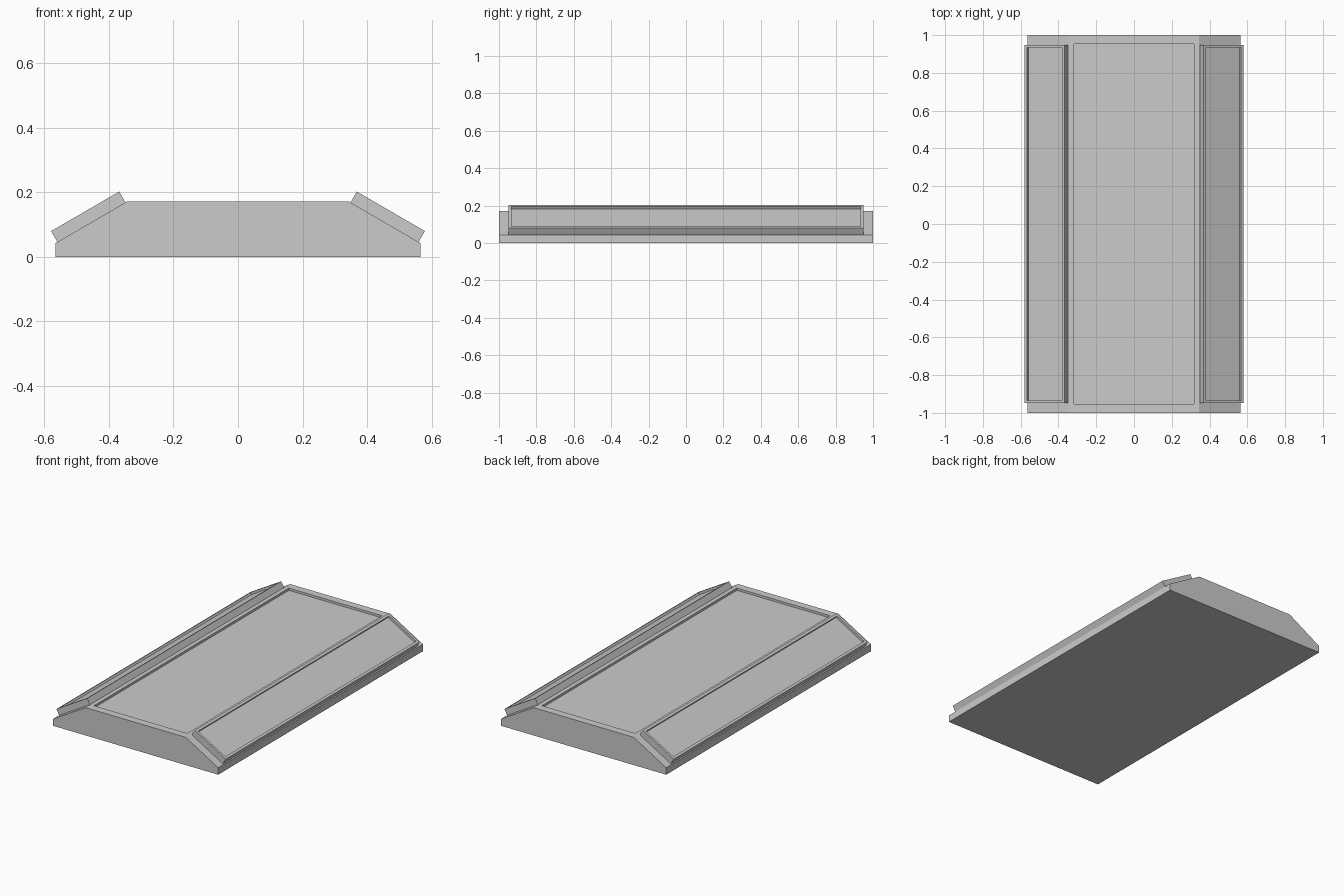
import bpy, bmesh
from mathutils import Vector

if "Cube" in bpy.data.objects:
    bpy.data.objects.remove(bpy.data.objects["Cube"])


def prism(name, profile, half_len, panel_dir, inset, depth):
    """Extrude an xz profile along y and recess the face pointing to panel_dir."""
    bm = bmesh.new()
    face = bm.faces.new([bm.verts.new((x, -half_len, z)) for x, z in profile])
    ext = bmesh.ops.extrude_face_region(bm, geom=[face])
    verts = [v for v in ext["geom"] if isinstance(v, bmesh.types.BMVert)]
    bmesh.ops.translate(bm, verts=verts, vec=(0, 2 * half_len, 0))
    bmesh.ops.recalc_face_normals(bm, faces=bm.faces)
    bm.normal_update()

    # Sunken panel: inset rim, then step down with vertical walls
    panel = max(bm.faces, key=lambda f: f.normal.dot(panel_dir))
    normal = panel.normal.copy()
    if isinstance(inset, tuple):
        ix, iy = inset
    else:
        ix = iy = inset
    bmesh.ops.inset_individual(bm, faces=[panel], thickness=ix)
    for v in panel.verts:
        v.co.y -= (iy - ix) * (1 if v.co.y > 0 else -1)
    step = bmesh.ops.extrude_discrete_faces(bm, faces=[panel])["faces"][0]
    bmesh.ops.translate(bm, verts=step.verts[:], vec=normal * -depth)

    mesh = bpy.data.meshes.new(name)
    bm.to_mesh(mesh)
    bm.free()
    obj = bpy.data.objects.new(name, mesh)
    bpy.context.collection.objects.link(obj)
    return obj


# Main base with bevelled long sides and a sunken top
W, TOP_W, EDGE_H, H = 0.565, 0.343, 0.043, 0.172
prism("base", [(-W, 0), (W, 0), (W, EDGE_H), (TOP_W, H), (-TOP_W, H), (-W, EDGE_H)],
      1.0, Vector((0, 0, 1)), (0.034, 0.058), 0.014)

# Tilted tray on each sloped side
lower, upper = Vector((W, EDGE_H)), Vector((TOP_W, H))
along = (upper - lower).normalized()
out = Vector((along.y, -along.x))
mid = (lower + upper) / 2
half, thick = 0.122, 0.039
corners = [mid - along * half, mid - along * half + out * thick,
           mid + along * half + out * thick, mid + along * half]
for side, label in ((1, "right"), (-1, "left")):
    prism(f"side_tray_{label}", [(side * c.x, c.y) for c in corners],
          0.948, Vector((side * out.x, 0, out.y)), 0.021, 0.014)
